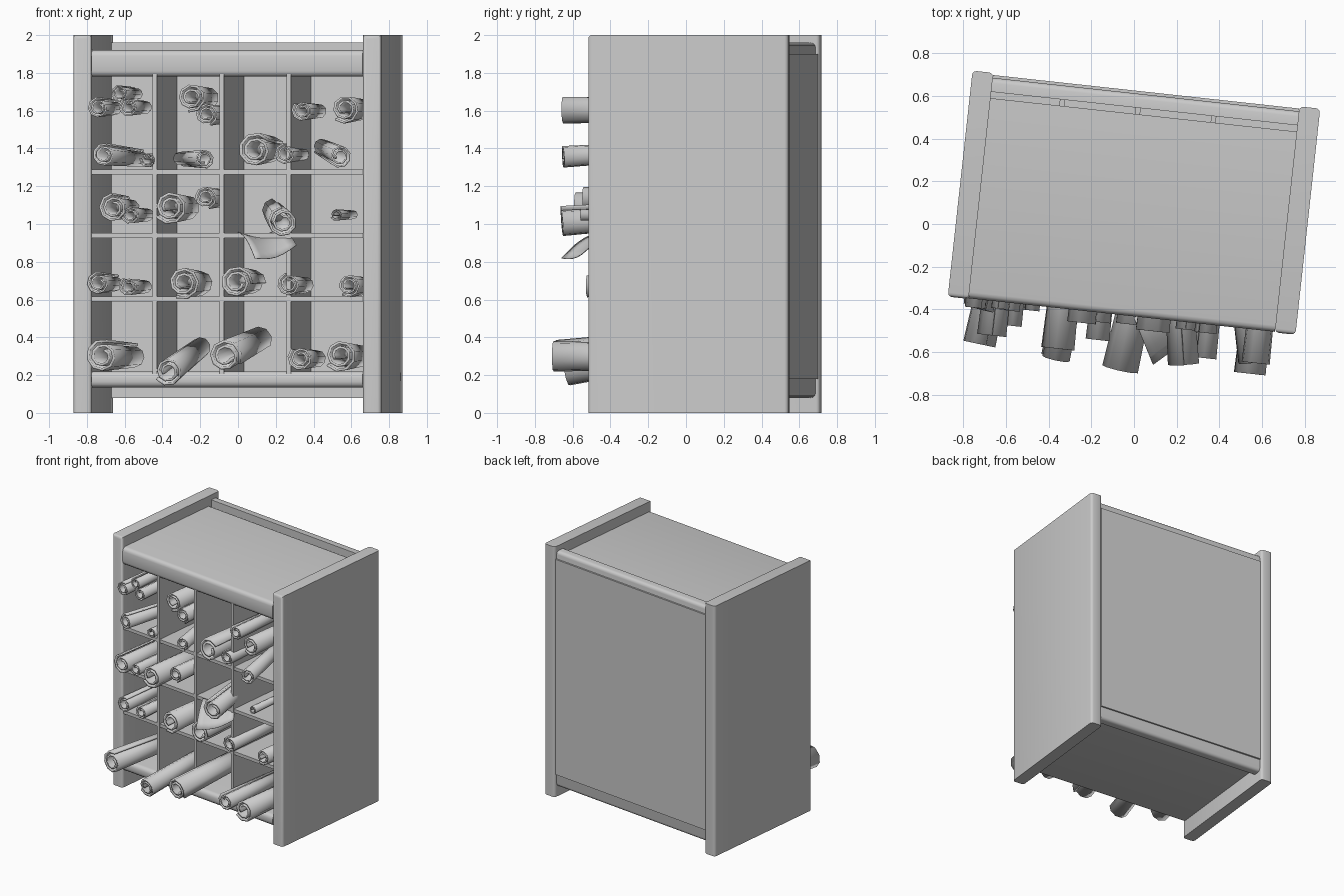
import bpy, bmesh, math
from mathutils import Vector, Matrix

if "Cube" in bpy.data.objects:
    bpy.data.objects.remove(bpy.data.objects["Cube"])

grey = bpy.data.materials.new("light_grey")
grey.diffuse_color = (0.6, 0.6, 0.6, 1)
grey.use_nodes = True
grey.node_tree.nodes["Principled BSDF"].inputs["Base Color"].default_value = grey.diffuse_color

# The cabinet stands slightly turned about the vertical axis
TURN = Matrix.Translation((0, 0.1, 0)) @ Matrix.Rotation(math.radians(-6.25), 4, 'Z')


def finish(name, bm, matrix=None):
    if matrix:
        bm.transform(matrix)
    bmesh.ops.recalc_face_normals(bm, faces=bm.faces)
    me = bpy.data.meshes.new(name)
    bm.to_mesh(me)
    bm.free()
    me.materials.append(grey)
    ob = bpy.data.objects.new(name, me)
    bpy.context.collection.objects.link(ob)
    bpy.ops.object.select_all(action='DESELECT')
    ob.select_set(True)
    bpy.context.view_layer.objects.active = ob
    bpy.ops.object.shade_smooth_by_angle(angle=math.radians(40))
    return ob


def board(name, x, y, z, bevel=0, rule=None):
    """Box from (min, max) ranges; edges that satisfy the rule are rounded."""
    bm = bmesh.new()
    bmesh.ops.create_cube(bm, size=1)
    for v in bm.verts:
        v.co = [r[0] if c < 0 else r[1] for c, r in zip(v.co, (x, y, z))]
    if bevel:
        edges = [e for e in bm.edges if rule(*(v.co for v in e.verts))]
        bmesh.ops.bevel(bm, geom=edges, offset=bevel, segments=3,
                        profile=0.5, affect='EDGES')
    return finish(name, bm, TURN)


# Side panels with rounded upright edges and front top edge
INNER, OUTER, DEPTH = 0.722, 0.82, 0.533
WIDTH = (-INNER, INNER)
for name, s in (("left_side", -1), ("right_side", 1)):
    board(name, sorted((s * INNER, s * OUTER)), (-DEPTH, DEPTH), (0, 2), 0.02,
          lambda a, b: abs(a.z - b.z) > 1 or (a.y < 0 and b.y < 0 and a.z > 1))

# Top and bottom boards, rounded along the front
for name, z in (("top_board", (1.78, 1.92)), ("bottom_board", (0.135, 0.22))):
    board(name, WIDTH, (-0.53, 0.414), z, 0.03,
          lambda a, b: a.y < 0 and b.y < 0 and abs(a.x - b.x) > 1)

# Back board, with a slightly proud outer panel between its two rounded rails
board("back_board", WIDTH, (0.444, 0.51), (0.08, 1.96), 0.025,
      lambda a, b: a.y > 0.5 and b.y > 0.5 and abs(a.x - b.x) > 1)
board("back_panel", WIDTH, (0.5, 0.523), (0.18, 1.9))

# Evenly spaced shelves and dividers
for i in range(3):
    z = 0.602 + 0.337 * i
    board(f"shelf_{i + 1}", WIDTH, (-0.52, 0.444), (z - 0.013, z + 0.013))
    x = -0.386 + 0.357 * i
    board(f"divider_{i + 1}", (x - 0.012, x + 0.012), (-0.525, 0.444), (0.2, 1.8))


def scroll(name, front, back, r):
    """Rolled sheet: a thick tapering spiral from a front end to a back end."""
    axis = (back - front).normalized()
    side = axis.cross(Vector((0, 0, 1))).normalized()
    up = side.cross(axis)
    turns, sides = 2, 9
    bm = bmesh.new()
    rims = []
    for i in range(turns * sides + 1):
        a = 2 * math.pi * i / sides + front.x * 7
        ray = (side * math.cos(a) + up * math.sin(a)) * r * (1 - 0.3 * i / sides)
        rims.append([bm.verts.new(front + ray), bm.verts.new(back + ray * 0.75)])
    for a, b in zip(rims, rims[1:]):
        bm.faces.new((a[0], b[0], b[1], a[1]))
    mod = finish(name, bm).modifiers.new("thickness", 'SOLIDIFY')
    mod.thickness = r * 0.17
    mod.offset = 0


def scroll_row(row, reach, *items):
    """Items are x, z, radius and, for leaning ones, sideways and upward drift.
    Thicker scrolls stick out further, and so do those high on the right."""
    for i, (x, z, r, *lean) in enumerate(items):
        dx, dz = lean or (0.09, 0)
        out = reach * r + (0.1 if x > 0.5 and z > 1.3 else 0) + abs(dz) * 0.4
        front = Vector((x, -0.43 - 0.109 * x - out, z))
        scroll(f"{row}_scroll_{i + 1}", front, front + Vector((dx, 0.8, dz)), r)


scroll_row("top", 0.8, (-.74, 1.615, .055), (-.625, 1.69, .045), (-.58, 1.62, .05),
           (-.25, 1.67, .075), (-.17, 1.58, .06), (.34, 1.6, .055), (.565, 1.61, .075))
scroll_row("upper", 0.7, (-.71, 1.365, .06, .2, -.02), (-.48, 1.34, .04),
           (-.18, 1.345, .05, -.13, 0), (.09, 1.39, .09), (.25, 1.37, .055),
           (.54, 1.36, .06, -.1, .05))
scroll_row("middle", 2.2, (-.66, 1.085, .075), (-.57, 1.05, .05), (-.36, 1.09, .088),
           (-.175, 1.14, .06), (.24, 1.01, .08, -.05, .06), (.52, 1.05, .032))
scroll_row("lower", 0.5, (-.74, .685, .06), (-.58, .67, .05), (-.29, .69, .085),
           (-.01, .69, .085), (.27, .68, .06), (.585, .675, .06))
scroll_row("bottom", 2.5, (-.72, .3, .085, .17, 0), (-.37, .22, .075, .17, .13),
           (-.07, .3, .088, .18, .09), (.33, .29, .065), (.54, .305, .085))

# Loose curved sheet hanging over a shelf edge
A, B, C, D = (Vector(p) for p in ((0, -.44, .96), (.09, -.66, .82),
                                  (.31, -.5, .89), (.2, -.3, .97)))
bm = bmesh.new()
bmesh.ops.create_grid(bm, x_segments=6, y_segments=6, size=0.5)
for vert in bm.verts:
    u, v = vert.co.x + 0.5, vert.co.y + 0.5
    vert.co = A.lerp(B, u).lerp(D.lerp(C, u), v)
    vert.co.z += 0.03 * (math.sin(math.pi * u) - math.sin(math.pi * v))
sheet = finish("loose_sheet", bm)
sheet.modifiers.new("thickness", 'SOLIDIFY').thickness = 0.004
